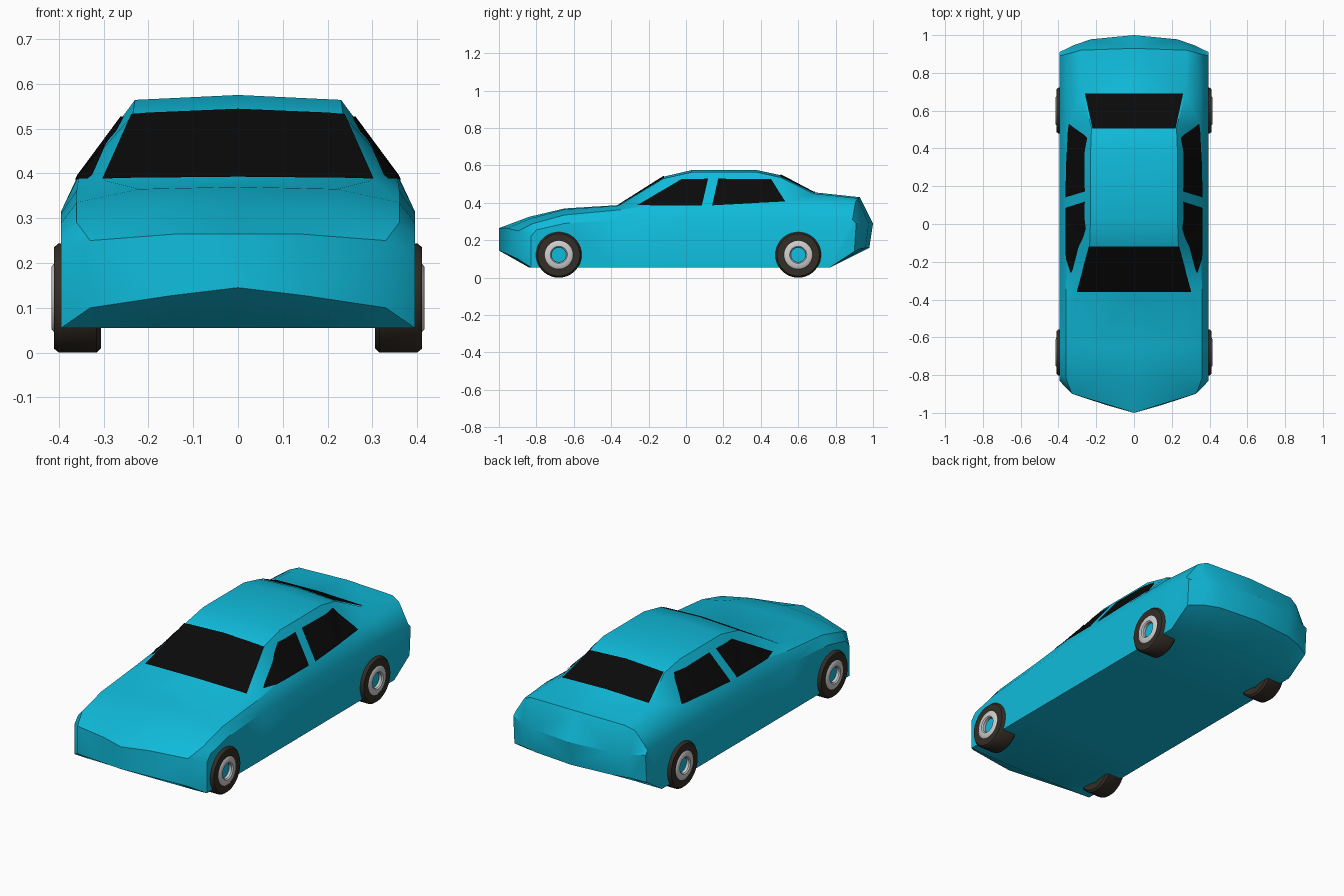
import bpy, bmesh, math
from mathutils import Vector
from mathutils.bvhtree import BVHTree

if "Cube" in bpy.data.objects:
    bpy.data.objects.remove(bpy.data.objects["Cube"])


def material(name, rgb):
    m = bpy.data.materials.new(name)
    m.diffuse_color = (*rgb, 1)
    m.use_nodes = True
    m.node_tree.nodes["Principled BSDF"].inputs["Base Color"].default_value = m.diffuse_color
    return m


PAINT = material("turquoise paint", (0.005, 0.50, 0.71))
GLASS = material("black glass", (0.003, 0.003, 0.003))
RUBBER = material("dark rubber", (0.034, 0.026, 0.019))
METAL = material("light metal", (0.62, 0.62, 0.62))


def add_object(name, bm, mat, angle=35):
    me = bpy.data.meshes.new(name)
    bm.to_mesh(me)
    me.materials.append(mat)
    ob = bpy.data.objects.new(name, me)
    bpy.context.collection.objects.link(ob)
    bpy.ops.object.select_all(action='DESELECT')
    ob.select_set(True)
    bpy.context.view_layer.objects.active = ob
    bpy.ops.object.shade_smooth_by_angle(angle=math.radians(angle))
    return ob


# Body: rows swept from chin over hood, roof and tail
# y, bow at the sides, side z, shoulder x z, top edge x z, centre z
W, ZB = 0.395, 0.055
ROWS = [
    (-0.84, 0.01, .055, .33, .055, .15, .055, .055),
    (-1.00, 0.17, .055, .33, .10, .15, .127, .145),
    (-1.00, 0.17, .22, .33, .25, .135, .265, .265),
    (-0.84, 0.04, .255, .36, .29, .20, .317, .325),
    (-0.65, 0, .29, .36, .335, .22, .365, .37),
    (-0.36, 0, .31, .36, .362, .30, .385, .388),
    (-0.12, 0, .315, .355, .395, .235, .53, .54),
    (0.03, 0, .315, .355, .395, .23, .564, .575),
    (0.38, 0, .315, .355, .395, .23, .564, .575),
    (0.51, 0, .315, .355, .395, .225, .535, .547),
    (0.68, 0, .315, .355, .40, .27, .45, .457),
    (0.93, -0.04, .31, .33, .405, .28, .425, .43),
    (1.00, -0.09, .29, .32, .29, .23, .29, .29),
    (0.98, -0.08, .14, .32, .155, .23, .16, .16),
    (0.77, 0, .055, .32, .055, .23, .055, .055),
]
body = bmesh.new()
grid = []
for y, bow, zc, xd, zd, xe, ze, zf in ROWS:
    half = [(W, min(max(y + bow, -0.83), 0.77), ZB), (W, y + bow, zc),
            (xd, y + bow * 0.6, zd), (xe, y + bow * 0.25, ze)]
    full = half + [(0, y, zf)] + [(-x, yy, z) for x, yy, z in reversed(half)]
    grid.append([body.verts.new(p) for p in full])
for a, b in zip(grid, grid[1:]):
    for i in range(len(a) - 1):
        body.faces.new((a[i], a[i + 1], b[i + 1], b[i]))
bmesh.ops.remove_doubles(body, verts=body.verts[:], dist=0.0005)
bmesh.ops.holes_fill(body, edges=[e for e in body.edges if e.is_boundary], sides=0)
bmesh.ops.triangulate(body, faces=body.faces[:])
bmesh.ops.recalc_face_normals(body, faces=body.faces[:])
add_object("body", body, PAINT)
tree = BVHTree.FromBMesh(body)


# Windows: four-cornered patches projected onto the body
def window(name, corners, origin, direction, n=14):
    c = [Vector(p) for p in corners]
    d = Vector(direction)
    bm = bmesh.new()
    pts = []
    for i in range(n + 1):
        row = []
        for j in range(n + 1):
            u, v = i / n, j / n
            p = c[0].lerp(c[1], u).lerp(c[3].lerp(c[2], u), v)
            hit, normal, _, _ = tree.ray_cast(origin(p), d)
            if normal.dot(d) > 0:
                normal = -normal
            row.append(bm.verts.new(hit + normal * 0.004))
        pts.append(row)
    for i in range(n):
        for j in range(n):
            f = bm.faces.new((pts[i][j], pts[i + 1][j], pts[i + 1][j + 1], pts[i][j + 1]))
            f.normal_update()
            if f.normal.dot(d) > 0:
                f.normal_flip()
    add_object(name, bm, GLASS)


def from_top(p):
    return Vector((p.x, p.y, 2))


window("windshield", [(-.3, -.358), (.3, -.358), (.235, -.118), (-.235, -.118)],
       from_top, (0, 0, -1))
window("rear_window", [(-.22, .505), (.22, .505), (.26, .69), (-.26, .69)],
       from_top, (0, 0, -1))
for side, s in (("right", 1), ("left", -1)):
    def from_side(p):
        return Vector((2 * s, p.x, p.y))
    window(side + "_front_window", [(-.26, .385), (.085, .385), (.118, .527), (-.025, .524)],
           from_side, (-s, 0, 0))
    window(side + "_back_window", [(.14, .385), (.53, .405), (.455, .524), (.172, .527)],
           from_side, (-s, 0, 0))


# Wheels: turned rings, open in the middle
def ring(name, profile, s, y, mat, closed, n=36):
    bm = bmesh.new()
    loops = []
    for k in range(n):
        a = 2 * math.pi * k / n
        loops.append([bm.verts.new((s * x, y + r * math.cos(a), 0.122 + r * math.sin(a)))
                      for r, x in profile])
    m = len(profile)
    for k in range(n):
        a, b = loops[k], loops[(k + 1) % n]
        for i in range(m if closed else m - 1):
            j = (i + 1) % m
            bm.faces.new((a[i], a[j], b[j], b[i]))
    bmesh.ops.recalc_face_normals(bm, faces=bm.faces[:])
    add_object(name, bm, mat, 40)


TYRE = [(.074, .31), (.112, .306), (.122, .316), (.122, .40), (.113, .411), (.074, .411)]
RIM = [(.076, .39), (.076, .411), (.07, .416), (.046, .416), (.04, .41), (.04, .39)]
for end, y in (("front", -0.68), ("back", 0.60)):
    for side, s in (("right", 1), ("left", -1)):
        ring(f"{end}_{side}_tyre", TYRE, s, y, RUBBER, True)
        ring(f"{end}_{side}_rim", RIM, s, y, METAL, True)
